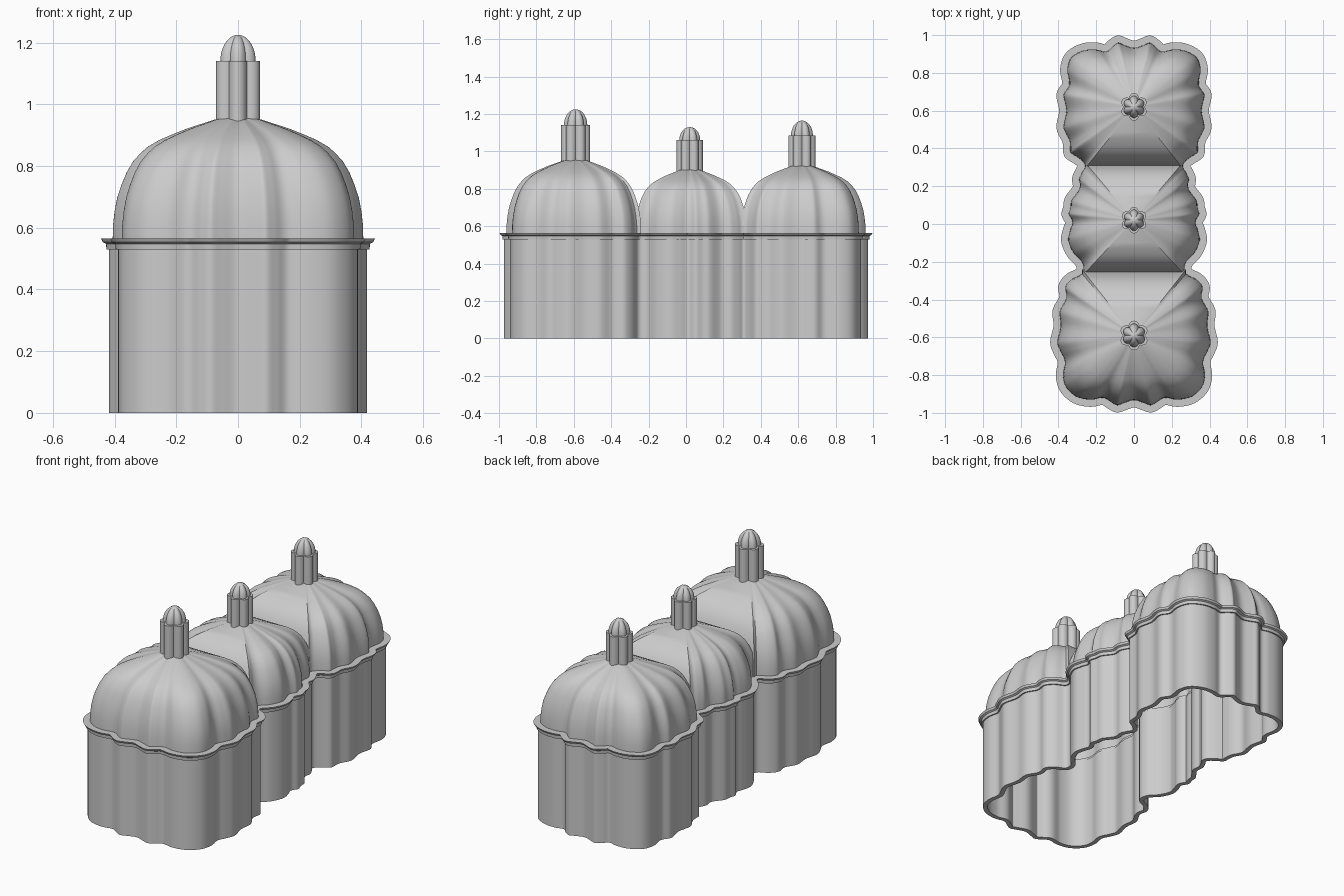
import bpy, bmesh, math
from mathutils import Vector

if "Cube" in bpy.data.objects:
    bpy.data.objects.remove(bpy.data.objects["Cube"])

mat = bpy.data.materials.new("light_grey")
mat.use_nodes = True
GREY = (0.6, 0.6, 0.6, 1)
mat.diffuse_color = GREY
mat.node_tree.nodes["Principled BSDF"].inputs["Base Color"].default_value = GREY

BASE = 0.56      # height where the domes start
JOINS = (-.255, .31)   # lines where neighbouring domes meet

# Right half of the scalloped plan, front centre to back centre
front_half = [(0, -.945), (.05, -.96), (.09, -.972), (.125, -.955), (.165, -.932),
              (.23, -.942), (.31, -.925), (.37, -.87), (.388, -.8), (.378, -.73),
              (.4, -.68), (.418, -.625), (.4, -.54), (.405, -.46), (.37, -.39),
              (.375, -.33), (.34, -.285), (.285, -.255)]
middle_half = [(.285, -.21), (.33, -.16), (.36, -.09), (.35, -.03), (.338, .01), (.358, .05),
               (.348, .09), (.342, .13), (.3, .19), (.302, .24), (.285, .28), (.27, .31)]
back_half = [(.3, .34), (.345, .37), (.35, .41), (.355, .445), (.385, .51), (.37, .6),
             (.385, .685), (.355, .74), (.365, .82), (.34, .89), (.27, .93), (.2, .935),
             (.15, .925), (.12, .95), (.085, .972), (.05, .96), (0, .945)]
half = [Vector(p) for p in front_half + middle_half + back_half]


def catmull(points, steps=5):
    """Closed smooth curve through the points."""
    out, n = [], len(points)
    for i in range(n):
        a, b, c, d = (points[(i + k) % n] for k in (-1, 0, 1, 2))
        for s in range(steps):
            t = s / steps
            out.append(b + (c - a) * t / 2 + (a - b * 2.5 + c * 2 - d / 2) * t * t
                       + ((b - c) * 3 + d - a) * t ** 3 / 2)
    return out


def offset(loop, dist):
    """Move a closed counter-clockwise loop outward along its normals."""
    n = len(loop)
    out = []
    for i in range(n):
        t = (loop[(i + 1) % n] - loop[i - 1]).normalized()
        out.append(loop[i] + Vector((t.y, -t.x)) * dist)
    return out


def loft(name, rings, closed=False, cap_top=False, cap_bottom=False, angle=30):
    """Skin a stack of matching rings of 3D points."""
    bm = bmesh.new()
    vs = [[bm.verts.new(p) for p in ring] for ring in rings]
    n = len(vs[0])
    pairs = list(zip(vs, vs[1:])) + ([(vs[-1], vs[0])] if closed else [])
    for lo, hi in pairs:
        for i in range(n):
            j = (i + 1) % n
            bm.faces.new((lo[i], lo[j], hi[j], hi[i]))
    if cap_top:
        bm.faces.new(vs[-1])
    if cap_bottom:
        bm.faces.new(vs[0][::-1])
    me = bpy.data.meshes.new(name)
    bm.to_mesh(me)
    bm.free()
    me.materials.append(mat)
    ob = bpy.data.objects.new(name, me)
    bpy.context.collection.objects.link(ob)
    bpy.ops.object.select_all(action='DESELECT')
    ob.select_set(True)
    bpy.context.view_layer.objects.active = ob
    bpy.ops.object.shade_smooth_by_angle(angle=math.radians(angle))
    return ob


plan = catmull(half + [Vector((-p.x, p.y)) for p in half[-2:0:-1]])


def sweep(name, profile):
    """Carry a closed (offset, height) profile around the plan."""
    rings = [[(p.x, p.y, z) for p in offset(plan, d)] for d, z in profile]
    return loft(name, rings, closed=True)


# Thin scalloped wall, open below, and its moulded ledge
sweep("wall", [(0, 0), (0, .55), (-.026, .55), (-.026, 0)])
sweep("ledge", [(-.02, .53), (.008, .53), (.01, .548), (.02, .553),
                (.026, .565), (-.02, .565)])

# Dome profile: plan scale against fraction of the dome height
DOME = [(1, 0), (.998, .12), (.985, .24), (.962, .36), (.93, .46), (.89, .56), (.84, .65),
        (.78, .72), (.72, .775), (.63, .83), (.52, .88), (.41, .925), (.19, 1), (.1, 1.02)]


def dome(name, cy, top, y0, y1):
    """Ribbed dome over one bay; straight where it meets its neighbour."""
    edge = offset(plan, -.012)
    loop = [p for p in edge if y0 <= p.y <= y1]
    right = sorted((p for p in loop if p.x > .001 and y0 <= p.y <= y1),
                   key=lambda p: edge.index(p))
    front = [Vector((0, p.y)) for p in loop if abs(p.x) <= .001 and p.y < cy]
    back = [Vector((0, p.y)) for p in loop if abs(p.x) <= .001 and p.y > cy]
    lap = .015
    if not front:
        right.insert(0, Vector((right[0].x, y0 - lap)))
    if not back:
        right.append(Vector((right[-1].x, y1 + lap)))
    left = [Vector((-p.x, p.y)) for p in reversed(right)]
    ring = front + right + back + left
    rings = [[(p.x * s, cy + (p.y - cy) * s, BASE + (top - BASE) * h) for p in ring]
             for s, h in DOME]
    loft(name, rings, cap_top=True, angle=35)


def flower(radius, depth, z, steps=72):
    """Six-lobed ring around the origin."""
    ring = []
    for i in range(steps):
        a = math.tau * i / steps
        r = radius * (1 - depth * (1 - abs(math.cos(3 * (a - math.pi / 2)))))
        ring.append(Vector((r * math.cos(a), r * math.sin(a), z)))
    return ring


def finial(name, cy, base, collar, tip, radius):
    """Fluted collar with a ribbed rounded cap."""
    def lobes(r, depth, z):
        ring = []
        for p in flower(r, depth, z):
            ring.append(p + Vector((0, cy, 0)))
        return ring
    loft(name + "_collar", [lobes(radius, .25, base - .04), lobes(radius, .25, collar)],
         cap_top=True, cap_bottom=True)
    rings = []
    for k in range(9):
        a = math.pi / 2 * k / 9
        rings.append(lobes(radius * .8 * math.cos(a), .2, collar + (tip - collar) * math.sin(a)))
    rings.append(lobes(.001, 0, tip))
    loft(name + "_cap", rings, cap_top=True)


# Three bays: name, centre, dome top, limits, collar top, tip, collar radius
bays = [("front", -.59, .95, -1, JOINS[0], 1.14, 1.225, .078),
        ("middle", 0.02, .9, JOINS[0], JOINS[1], 1.06, 1.13, .07),
        ("back", .62, .92, JOINS[1], 1, 1.085, 1.165, .073)]
for name, cy, top, y0, y1, collar, tip, radius in bays:
    dome(name + "_dome", cy, top, y0, y1)
    finial(name + "_finial", cy, top, collar, tip, radius)
